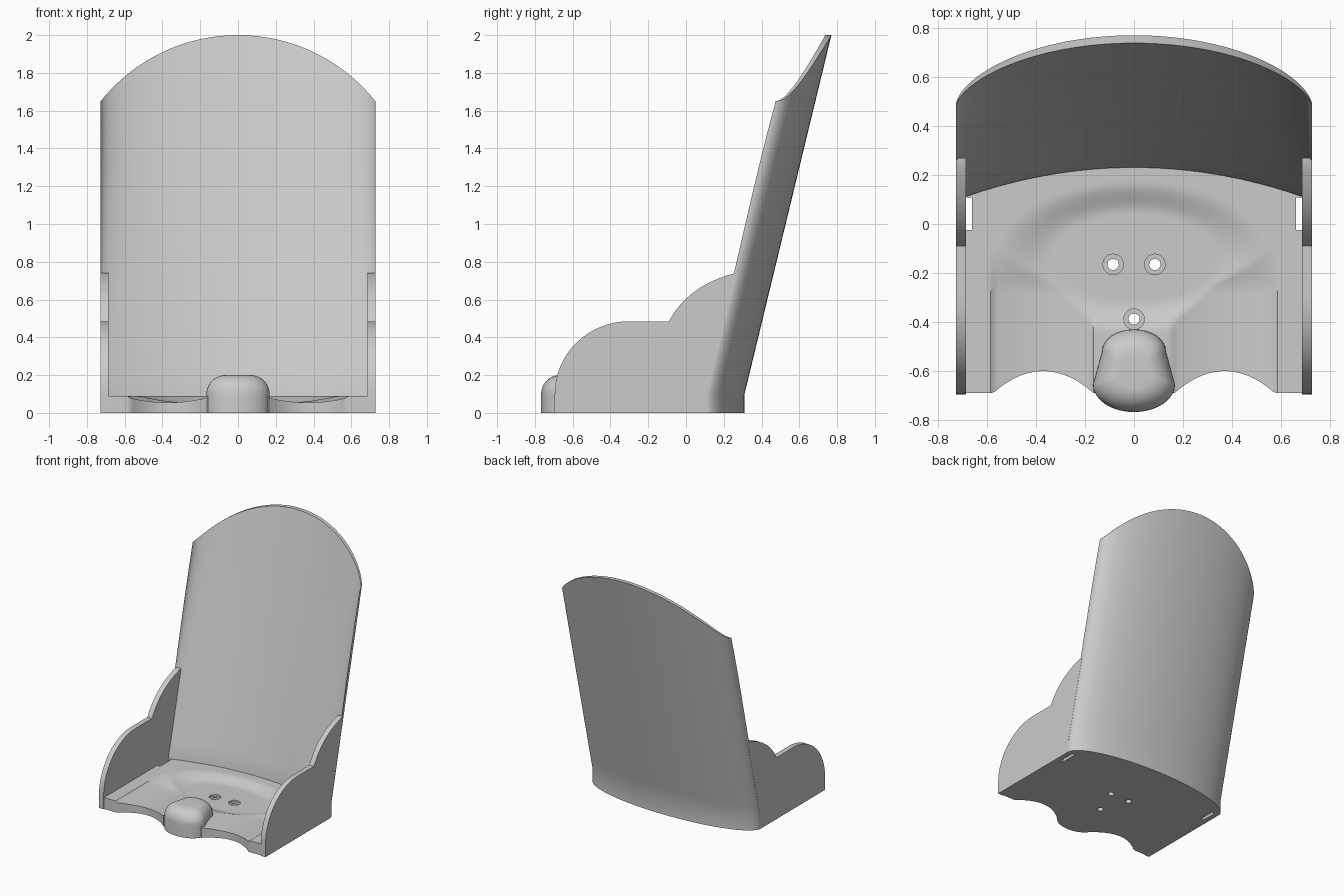
import bpy, bmesh, math

cube = bpy.data.objects.get("Cube")
if cube:
    bpy.data.objects.remove(cube, do_unlink=True)

grey = bpy.data.materials.new("light grey plastic")
grey.use_nodes = True
COLOUR = (0.6, 0.6, 0.6, 1)
grey.diffuse_color = COLOUR
grey.node_tree.nodes["Principled BSDF"].inputs["Base Color"].default_value = COLOUR

HALF = 0.727      # half width of the whole seat
SEAT_Z = 0.09     # height of the flat seat rim


def finish(name, bm, angle=35):
    bmesh.ops.recalc_face_normals(bm, faces=bm.faces)
    mesh = bpy.data.meshes.new(name)
    bm.to_mesh(mesh)
    bm.free()
    mesh.materials.append(grey)
    ob = bpy.data.objects.new(name, mesh)
    bpy.context.collection.objects.link(ob)
    bpy.ops.object.select_all(action="DESELECT")
    ob.select_set(True)
    bpy.context.view_layer.objects.active = ob
    bpy.ops.object.shade_smooth_by_angle(angle=math.radians(angle))
    return ob


def solid_between(name, us, vs, sheet_a, sheet_b):
    """Closed solid between two sheets sampled on the same grid."""
    bm = bmesh.new()
    a, b = [[[bm.verts.new(f(u, v)) for v in vs] for u in us] for f in (sheet_a, sheet_b)]
    nu, nv = len(us), len(vs)
    for s in (a, b):
        for i in range(nu - 1):
            for j in range(nv - 1):
                bm.faces.new((s[i][j], s[i + 1][j], s[i + 1][j + 1], s[i][j + 1]))
    for j in (0, nv - 1):
        for i in range(nu - 1):
            bm.faces.new((a[i][j], a[i + 1][j], b[i + 1][j], b[i][j]))
    for i in (0, nu - 1):
        for j in range(nv - 1):
            bm.faces.new((a[i][j], a[i][j + 1], b[i][j + 1], b[i][j]))
    return finish(name, bm)


def lerp(a, b, t):
    return a + (b - a) * t


def smooth(t):
    t = max(0.0, min(1.0, t))
    return t * t * (3 - 2 * t)


# Leaning curved backrest with an arched top
def round_sag(x):
    return 1 - math.sqrt(max(0, 1 - (x / HALF) ** 2))


def row_height(x, v):
    radius = 0.93
    top = 2 - radius + math.sqrt(radius ** 2 - x * x)
    return v if v <= 0.1 else lerp(0.1, top, (v - 0.1) / 0.9)


def inner_y(x, z):
    z = max(z, SEAT_Z)
    sag = lerp(0.12 * (x / 0.69) ** 2, 0.17 * round_sag(x), smooth((z - 0.1) / 1.5))
    return 0.228 + 0.267 * (z - SEAT_Z) - sag


def outer_y(x, z):
    return 0.31 + 0.242 * max(0, z - 0.1) - 0.205 * round_sag(x)


def back_inner(x, v):
    z = row_height(x, v)
    return (x, min(inner_y(x, z), outer_y(x, z) - 0.003), z)


def back_outer(x, v):
    z = row_height(x, v)
    return (x, outer_y(x, z), z)


columns = [HALF * math.sin(math.pi * (i / 64 - 0.5)) for i in range(65)]
rows = [0, 0.1] + [0.1 + 0.9 * k / 16 for k in range(1, 17)]
solid_between("backrest", columns, rows, back_inner, back_outer)


# Seat with leg cutouts, two leg troughs and a shallow bowl
def front_y(x):
    t = (abs(x) - 0.37) / 0.205
    return -0.69 if abs(t) > 1 else -0.6 - 0.09 * t * t


def seat_y(x, v):
    return lerp(front_y(x), inner_y(x, SEAT_Z) + 0.03, v)


def seat_top(x, v):
    y = seat_y(x, v)
    t = (abs(x) - 0.37) / 0.205
    trough = 0
    if abs(t) < 1:
        trough = (0.01 + 0.025 * (1 - t * t)) * smooth((-0.08 - y) / 0.2)
    reach = math.hypot(x / 0.56, (y + 0.14) / 0.31)
    bowl = 0.035 * smooth((1 - reach) / 0.4)
    return (x, y, SEAT_Z - max(trough, bowl))


def seat_bottom(x, v):
    return (x, seat_y(x, v), 0)


seat = solid_between("seat", [-0.69 + 0.015 * i for i in range(93)],
                     [j / 60 for j in range(61)], seat_top, seat_bottom)


# Countersunk screw holes and belt slots cut through the seat
def cut(add, location, **size):
    add(location=location, **size)
    cutter = bpy.context.object
    cutter.name = "hole_cutter"
    cutter.hide_render = True
    return cutter


def apply_cut(cutter, scale=(1, 1, 1)):
    cutter.scale = scale
    mod = seat.modifiers.new("hole", "BOOLEAN")
    mod.operation = "DIFFERENCE"
    mod.solver = "EXACT"
    mod.object = cutter
    bpy.context.view_layer.update()
    bpy.context.view_layer.objects.active = seat
    bpy.ops.object.modifier_apply(modifier=mod.name)
    bpy.data.objects.remove(cutter, do_unlink=True)


cylinder = bpy.ops.mesh.primitive_cylinder_add
for x, y in ((-0.085, -0.165), (0.085, -0.165), (0, -0.388)):
    apply_cut(cut(cylinder, (x, y, 0.09), radius=0.042, depth=0.1, vertices=32))
    apply_cut(cut(cylinder, (x, y, 0), radius=0.023, depth=0.3, vertices=24))
for side in (-1, 1):
    slot = cut(bpy.ops.mesh.primitive_cube_add, (side * 0.674, 0.042, 0), size=1)
    apply_cut(slot, (0.026, 0.134, 0.4))
seat.data.materials.clear()
seat.data.materials.append(grey)
for face in seat.data.polygons:
    face.material_index = 0


# Side panels with a stepped, rounded armrest outline
outline = [(0.115, 0), (-0.695, 0)]
for k in range(17):
    a = math.pi / 2 * k / 16
    outline.append((-0.3 - 0.395 * math.cos(a), 0.1 + 0.385 * math.sin(a)))
for k in range(13):
    t = k / 12
    outline.append(tuple(p * (1 - t) ** 2 + 2 * q * t * (1 - t) + r * t * t
                         for p, q, r in zip((-0.09, 0.485), (0.01, 0.675), (0.26, 0.74))))
outline += [(0.27, 0.74), (0.115, 0.1)]
for side, label in ((1, "left"), (-1, "right")):
    bm = bmesh.new()
    face = bm.faces.new([bm.verts.new((side * 0.686, y, z)) for y, z in outline])
    moved = bmesh.ops.extrude_face_region(bm, geom=[face])["geom"]
    bmesh.ops.translate(bm, vec=(side * (HALF - 0.686), 0, 0),
                        verts=[g for g in moved if isinstance(g, bmesh.types.BMVert)])
    if len(bm.faces) == len(outline) + 1:
        bmesh.ops.holes_fill(bm, edges=bm.edges)
    finish(label + "_side_panel", bm)


# Rounded pommel: wide elliptical front tapering to a narrower back
plan = []
for k in range(25):
    a = math.pi + math.pi * k / 24
    plan.append((0.167 * math.cos(a), -0.655 + 0.112 * math.sin(a)))
for k in range(17):
    a = math.pi * k / 16
    plan.append((0.13 * math.cos(a), -0.52 + 0.09 * math.sin(a)))
levels = [(0, 0)] + [(0.1 + 0.1 * math.sin(math.pi * k / 20),
                      0.1 * (1 - math.cos(math.pi * k / 20))) for k in range(11)]
bm = bmesh.new()
rings = []
for z, inset in levels:
    sx, sy = 1 - inset / 0.167, 1 - inset / 0.17
    rings.append([bm.verts.new((x * sx, -0.6 + (y + 0.6) * sy, z)) for x, y in plan])
for low, high in zip(rings, rings[1:]):
    for i in range(len(plan)):
        j = (i + 1) % len(plan)
        bm.faces.new((low[i], low[j], high[j], high[i]))
bm.faces.new(rings[0])
bm.faces.new(rings[-1])
finish("pommel", bm, 50)
